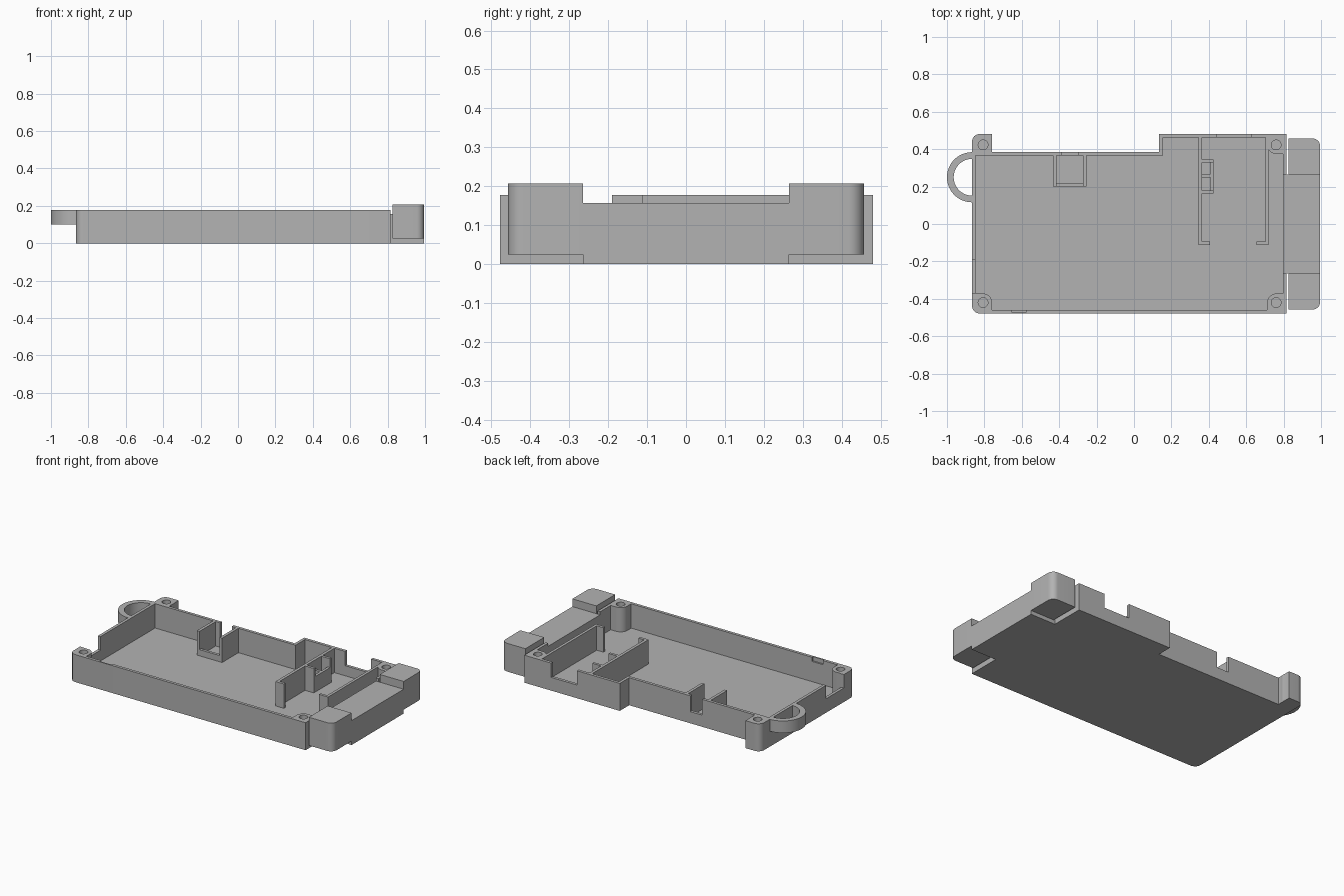
import bpy, bmesh, math

cube = bpy.data.objects.get("Cube")
if cube:
    bpy.data.objects.remove(cube, do_unlink=True)

grey = bpy.data.materials.new("plain grey")
grey.use_nodes = True
grey.diffuse_color = (0.45, 0.45, 0.45, 1)
grey.node_tree.nodes["Principled BSDF"].inputs["Base Color"].default_value = grey.diffuse_color

TOP, FLOOR, T = 0.177, 0.02, 0.019


def prism(name, pts, z0, z1):
    """Extrude a counter-clockwise plan outline from z0 to z1."""
    bm = bmesh.new()
    face = bm.faces.new([bm.verts.new((x, y, z0)) for x, y in pts])
    ext = bmesh.ops.extrude_face_region(bm, geom=[face])
    bmesh.ops.translate(bm, vec=(0, 0, z1 - z0),
                        verts=[v for v in ext["geom"] if isinstance(v, bmesh.types.BMVert)])
    bmesh.ops.recalc_face_normals(bm, faces=bm.faces)
    mesh = bpy.data.meshes.new(name)
    bm.to_mesh(mesh)
    bm.free()
    mesh.materials.append(grey)
    obj = bpy.data.objects.new(name, mesh)
    bpy.context.collection.objects.link(obj)
    return obj


def box(name, x0, x1, y0, y1, z0, z1):
    return prism(name, [(x0, y0), (x1, y0), (x1, y1), (x0, y1)], z0, z1)


def arc(cx, cy, r, a0, a1, n=8):
    steps = [math.radians(a0 + (a1 - a0) * i / n) for i in range(n + 1)]
    return [(cx + r * math.cos(a), cy + r * math.sin(a)) for a in steps]


def disc(name, cx, cy, r, z0, z1):
    return prism(name, arc(cx, cy, r, 0, 360, 32)[:-1], z0, z1)


def combine(target, tool, operation):
    """Apply a boolean and remove the tool."""
    mod = target.modifiers.new("cut", "BOOLEAN")
    mod.operation, mod.object, mod.solver = operation, tool, "EXACT"
    bpy.context.view_layer.objects.active = target
    bpy.ops.object.modifier_apply(modifier=mod.name)
    bpy.data.objects.remove(tool, do_unlink=True)


def smooth(obj):
    bpy.ops.object.select_all(action="DESELECT")
    obj.select_set(True)
    bpy.context.view_layer.objects.active = obj
    bpy.ops.object.shade_smooth_by_angle(angle=math.radians(30))


# Tray plan: stepped back edge, rounded corners on the right-hand end
L, R, F, B = -0.866, 0.816, -0.478, 0.481
STEP, S0, S1, RAD = 0.385, -0.76, 0.135, 0.04
outer = (arc(L + RAD, F + RAD, RAD, 180, 270) + [(R, F), (R, B), (S1, B), (S1, STEP), (S0, STEP), (S0, B)]
         + arc(L + RAD, B - RAD, RAD, 90, 180))
tray = prism("tray", outer, 0, TOP)
inner = [(L + T, F + T), (R - T, F + T), (R - T, B - T), (S1 + T, B - T), (S1 + T, STEP - T), (L + T, STEP - T)]
combine(tray, prism("cavity", inner, FLOOR, 1), "DIFFERENCE")

# Screw posts, filled out to the tray corners
posts = [(x, y) for x in (-0.807, 0.76) for y in (-0.42, 0.423)]
for x, y in posts:
    combine(tray, disc("post", x, y, 0.048, 0.01, TOP), "UNION")
    sx, sy = math.copysign(1, x), math.copysign(1, y)
    xs, ys = sorted((x, x + sx * 0.045)), sorted((y, y + sy * 0.045))
    for x0, x1, y0, y1 in ((*xs, y - 0.048, y + 0.048), (x - 0.048, x + 0.048, *ys)):
        if x > 0 or y < 0:
            fill = box("fill", max(x0, L + 0.012), min(x1, R - 0.01), max(y0, F + 0.012), min(y1, B - 0.01), 0.01, TOP)
            combine(tray, fill, "UNION")
for x, y in posts:
    combine(tray, disc("hole", x, y, 0.026, 0.04, 1), "DIFFERENCE")

# Wall openings: back ports, end slot, lowered end wall, catch recess
openings = [
    (0.44, 0.625, B - 0.03, 0.6, 0.085),
    (-0.385, -0.30, STEP - 0.03, 0.5, 0.075),
    (-0.95, L + T + 0.01, -0.37, -0.19, 0.09),
    (R - 0.03, 0.9, -0.265, 0.265, 0.12),
    (-0.655, -0.575, F + 0.008, F + 0.03, 0.15),
]
for x0, x1, y0, y1, z in openings:
    combine(tray, box("opening", x0, x1, y0, y1, z, 1), "DIFFERENCE")
smooth(tray)

# Socket at the back edge: two tall cheeks and a low front sill
box("socket_right_cheek", -0.434, -0.415, 0.2, STEP - T, FLOOR, TOP)
box("socket_left_cheek", -0.272, -0.253, 0.2, STEP - T, FLOOR, TOP)
box("socket_sill", -0.415, -0.272, 0.2, 0.218, FLOOR, 0.06)

# Hooked partitions
prism("inner_partition", [(0.345, -0.112), (0.405, -0.112), (0.405, -0.094), (0.364, -0.094),
                          (0.364, B - T), (0.345, B - T)], FLOOR, TOP)
prism("outer_partition", [(0.655, -0.112), (0.72, -0.112), (0.72, B - T), (0.702, B - T),
                          (0.702, -0.094), (0.655, -0.094)], FLOOR, TOP)

# Bracket on the inner partition: three arms and a lower outer wall
for i, y in enumerate((0.163, 0.249, 0.328)):
    box(f"bracket_arm_{i + 1}", 0.364, 0.426, y, y + 0.017, FLOOR, TOP if i != 1 else 0.12)
for i, (y0, y1) in enumerate(((0.18, 0.249), (0.266, 0.328))):
    box(f"bracket_wall_{i + 1}", 0.409, 0.426, y0, y1, FLOOR, 0.12)

# Carry loop at the right-hand end
loop = prism("carry_loop", arc(L, 0.25, 0.134, 90, 270, 32) + arc(L, 0.25, 0.098, 270, 90, 32), 0.1, TOP)
smooth(loop)

# End bumper: low centre bridge with a raised rounded block on each side
E0, E1, EY = 0.825, 0.995, 0.457
box("bumper_bridge", R - T, E1, -0.265, 0.265, 0, 0.157)
front = [(E0, -EY)] + arc(E1 - RAD, -EY + RAD, RAD, 270, 360) + [(E1, -0.265), (E0, -0.265)]
smooth(prism("bumper_front_block", front, 0.025, 0.207))
smooth(prism("bumper_back_block", [(x, -y) for x, y in reversed(front)], 0.025, 0.207))
